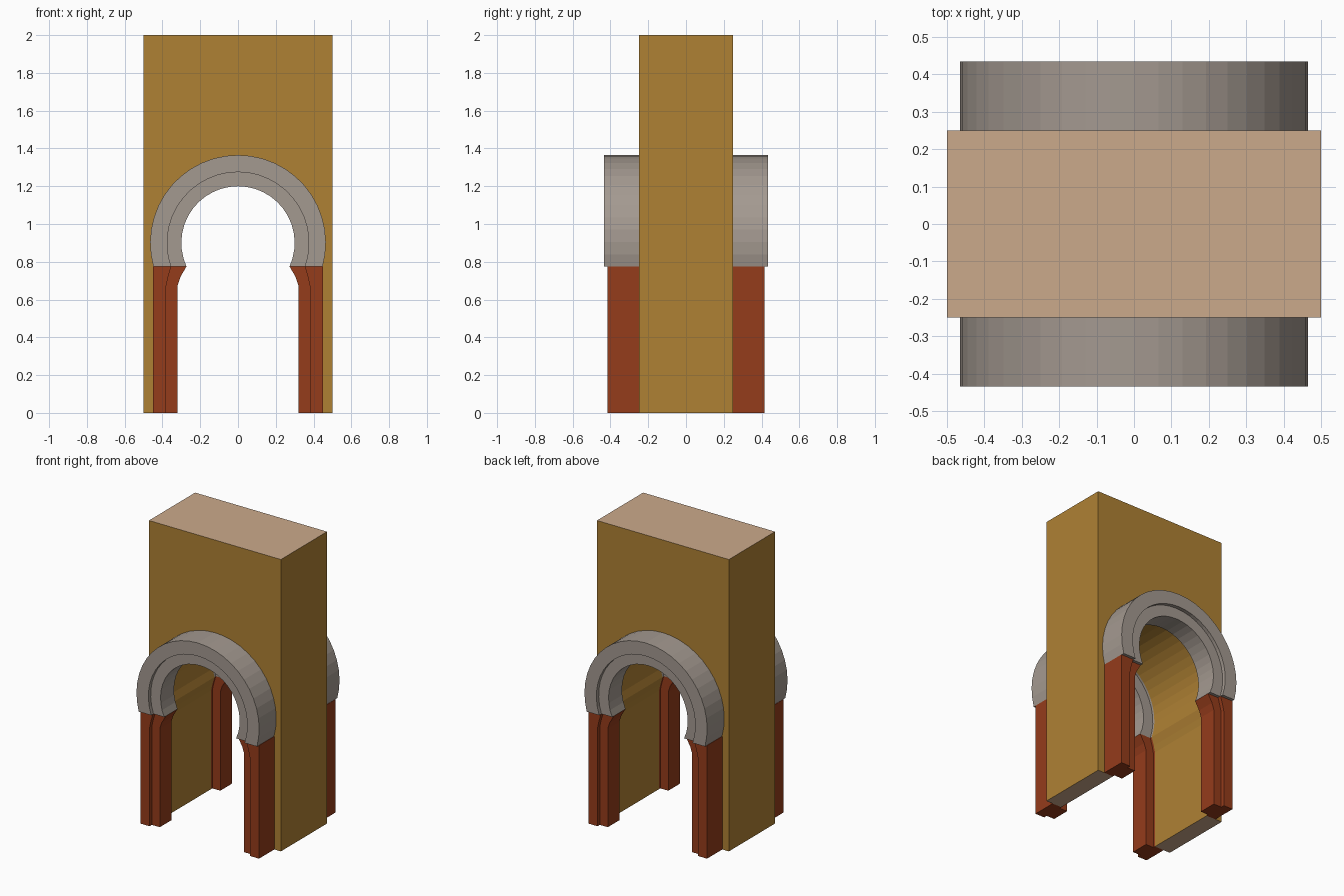
import bpy, bmesh
from math import asin, cos, sin, pi

if "Cube" in bpy.data.objects:
    bpy.data.objects.remove(bpy.data.objects["Cube"])

CZ, CUT = 0.9, 0.775          # arch centre height, springing height
STEPS = 26


def material(name, rgb):
    m = bpy.data.materials.new(name)
    m.diffuse_color = (*rgb, 1)
    m.use_nodes = True
    m.node_tree.nodes["Principled BSDF"].inputs["Base Color"].default_value = m.diffuse_color
    return m


gold = material("gold_plaster", (0.43, 0.22, 0.034))
tan = material("tan_cap", (0.6, 0.4, 0.26))
stone = material("stone", (0.37, 0.32, 0.28))
red = material("red_brick", (0.30, 0.045, 0.011))


def finish(name, bm, *mats):
    bmesh.ops.recalc_face_normals(bm, faces=bm.faces[:])
    me = bpy.data.meshes.new(name)
    bm.to_mesh(me)
    bm.free()
    for m in mats:
        me.materials.append(m)
    ob = bpy.data.objects.new(name, me)
    bpy.context.collection.objects.link(ob)
    return ob


def arc(r):
    """Horseshoe arc from right to left, ending level at the springing height."""
    a = asin((CUT - CZ) / r)
    return [(r * cos(t), CZ + r * sin(t))
            for t in (a + (pi - 2 * a) * i / STEPS for i in range(STEPS + 1))]


def stepped_sweep(name, outer, mid, inner, front, inner_front, mat, sx, sy):
    """Sweep a stepped section along three matching xz paths."""
    back, inner_back = 0.25, 0.265
    bm = bmesh.new()
    rings = []
    for o, m, i in zip(outer, mid, inner):
        sec = [(o, back), (o, front), (m, front), (m, inner_front),
               (i, inner_front), (i, inner_back), (m, inner_back), (m, back)]
        rings.append([bm.verts.new((sx * p[0], sy * y, p[1])) for p, y in sec])
    for a, b in zip(rings, rings[1:]):
        for k in range(8):
            n = (k + 1) % 8
            bm.faces.new((a[k], a[n], b[n], b[k]))
    bm.faces.new(rings[0])
    bm.faces.new(rings[-1])
    return finish(name, bm, mat)


# Leg paths, flaring inward at the top
leg_mid = [(0.38, 0), (0.38, 0.675), (0.37, 0.72), (0.354, CUT)]
leg_inner = [(0.32, 0), (0.32, 0.675), (0.305, 0.72), (0.273, CUT)]
leg_outer = [(0.45, z) for _, z in leg_mid]

# Wall with horseshoe opening
right = leg_mid[:-1]
opening = right + arc(0.375) + [(-x, z) for x, z in reversed(right)]
outline = [(-0.5, 0), (-0.5, 2), (0.5, 2), (0.5, 0)] + opening
bm = bmesh.new()
face = bm.faces.new([bm.verts.new((x, -0.25, z)) for x, z in outline])
ext = bmesh.ops.extrude_face_region(bm, geom=[face])
bmesh.ops.translate(bm, vec=(0, 0.5, 0),
                    verts=[v for v in ext["geom"] if isinstance(v, bmesh.types.BMVert)])
for f in bm.faces:
    z = f.calc_center_median().z
    if z > 1.99 or z < 0.01:
        f.material_index = 1
finish("wall", bm, gold, tan)

# Arch mouldings and legs on both faces
for side, sy in (("front", -1), ("back", 1)):
    stepped_sweep(side + "_arch", arc(0.465), arc(0.375), arc(0.3),
                  0.435, 0.41, stone, 1, sy)
    for hand, sx in (("left", -1), ("right", 1)):
        stepped_sweep(f"{side}_{hand}_leg", leg_outer, leg_mid, leg_inner,
                      0.415, 0.39, red, sx, sy)
